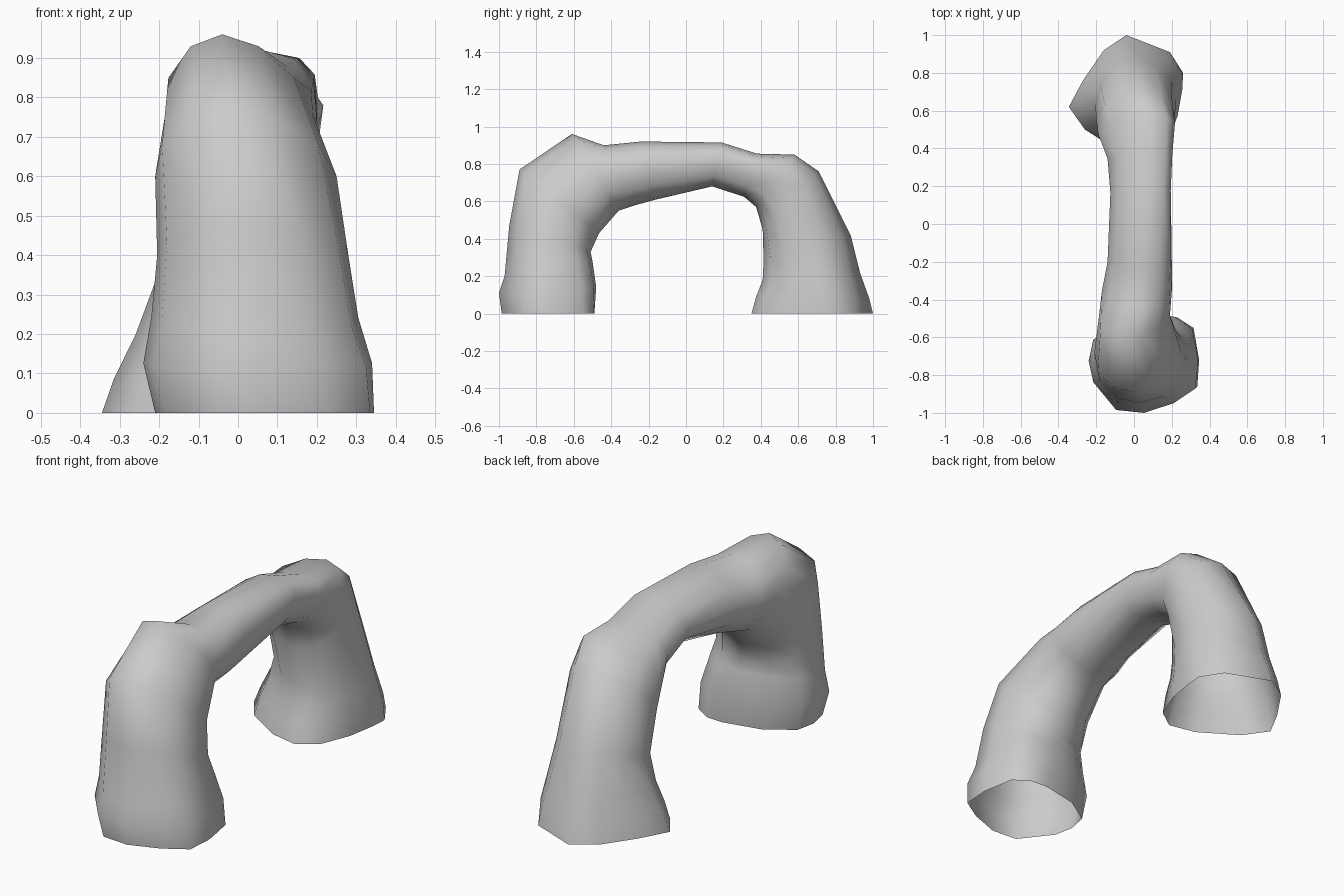
import bpy, bmesh, math
from mathutils import Vector

if "Cube" in bpy.data.objects:
    bpy.data.objects.remove(bpy.data.objects["Cube"])

SIDES = 12
# Cross-sections between the feet, front to back:
# outer y, z | inner y, z | left x, right x | outer ridge x | pinch (above 1 = pointed, below 1 = boxy)
RINGS = [
    (-1.00, 0.11, -0.48, 0.14, -0.24, 0.34, 0.06, 0.9),
    (-0.97, 0.20, -0.50, 0.28, -0.22, 0.305, 0.05, 0.9),
    (-0.945, 0.47, -0.51, 0.33, -0.205, 0.28, 0.03, 0.95),
    (-0.89, 0.77, -0.465, 0.43, -0.21, 0.25, -0.01, 1.05),
    (-0.61, 0.96, -0.36, 0.55, -0.185, 0.19, -0.04, 1.12),
    (-0.44, 0.90, -0.27, 0.58, -0.17, 0.20, 0.04, 1.05),
    (-0.24, 0.92, -0.16, 0.61, -0.14, 0.20, 0.06, 1.0),
    (0.19, 0.915, 0.14, 0.68, -0.125, 0.19, 0.08, 0.95),
    (0.38, 0.855, 0.31, 0.625, -0.14, 0.19, 0.09, 0.95),
    (0.58, 0.85, 0.375, 0.57, -0.19, 0.20, 0.09, 1.0),
    (0.71, 0.76, 0.41, 0.45, -0.20, 0.215, 0.04, 1.0),
    (0.88, 0.42, 0.415, 0.28, -0.205, 0.225, -0.02, 1.0),
    (0.93, 0.22, 0.41, 0.18, -0.26, 0.245, -0.03, 1.0),
    (0.98, 0.08, 0.375, 0.09, -0.315, 0.26, -0.04, 1.0),
]
# Ground outlines of the feet (x, y): right, outer, left, inner
FRONT_FOOT = [(.345, -.72), (.335, -.86), (.22, -.93), (.07, -.985), (-.07, -.975), (-.19, -.82),
              (-.21, -.72), (-.19, -.62), (-.05, -.53), (.14, -.49), (.23, -.495), (.315, -.55)]
BACK_FOOT = [(.255, .72), (.26, .80), (.19, .91), (-.04, 1.0), (-.16, .92), (-.27, .76),
             (-.345, .62), (-.26, .50), (-.07, .38), (.07, .35), (.17, .42), (.23, .57)]


def unit_outline(foot):
    """Scale an outline to -1..1, with +1 on the outer side of the arch."""
    xs, ys = [p[0] for p in foot], [abs(p[1]) for p in foot]
    def norm(v, vals):
        return (2 * v - max(vals) - min(vals)) / (max(vals) - min(vals))
    return [(norm(x, xs), norm(y, ys)) for x, y in zip(xs, ys)]


UNIT = {True: unit_outline(FRONT_FOOT), False: unit_outline(BACK_FOOT)}


def section(yo, zo, yi, zi, xl, xr, xo, pinch):
    """Rounded cross-section that takes on the foot outline near the ground."""
    xc = (xl + xr) / 2
    outer, inner = Vector((xo, yo, zo)), Vector((xc, yi, zi))
    mid = Vector((xc, (yo + yi) / 2, (zo + zi) / 2))
    half_x = Vector(((xr - xl) / 2, 0, 0))
    half_y = Vector((0, yo - yi, zo - zi)) / 2
    w = max(0.0, 1 - mid.z / 0.55)
    for i in range(SIDES):
        a = 2 * math.pi * i / SIDES
        c, s = math.cos(a), math.sin(a)
        e = pinch if s > 0 else 0.92
        c = math.copysign(abs(c) ** e, c)
        round_pt = mid + c * half_x + abs(s) ** e * ((outer if s > 0 else inner) - mid)
        u, v = UNIT[mid.y < 0][i]
        yield round_pt.lerp(mid + u * half_x + v * half_y, w)


# Open-ended arch tube
bm = bmesh.new()
sections = ([[(x, y, 0) for x, y in FRONT_FOOT]] + [list(section(*r)) for r in RINGS]
            + [[(x, y, 0) for x, y in BACK_FOOT]])
loops = [[bm.verts.new(p) for p in s] for s in sections]
for a, b in zip(loops, loops[1:]):
    for i in range(SIDES):
        j = (i + 1) % SIDES
        bm.faces.new((a[i], a[j], b[j], b[i]))
bmesh.ops.recalc_face_normals(bm, faces=bm.faces)
# Make sure the surface faces outward
top = max(bm.faces, key=lambda f: f.calc_center_median().z)
if top.normal.z < 0:
    bmesh.ops.reverse_faces(bm, faces=bm.faces)
for f in bm.faces:
    f.smooth = True
mesh = bpy.data.meshes.new("rock_arch")
bm.to_mesh(mesh)
bm.free()
bpy.context.collection.objects.link(bpy.data.objects.new("rock_arch", mesh))
